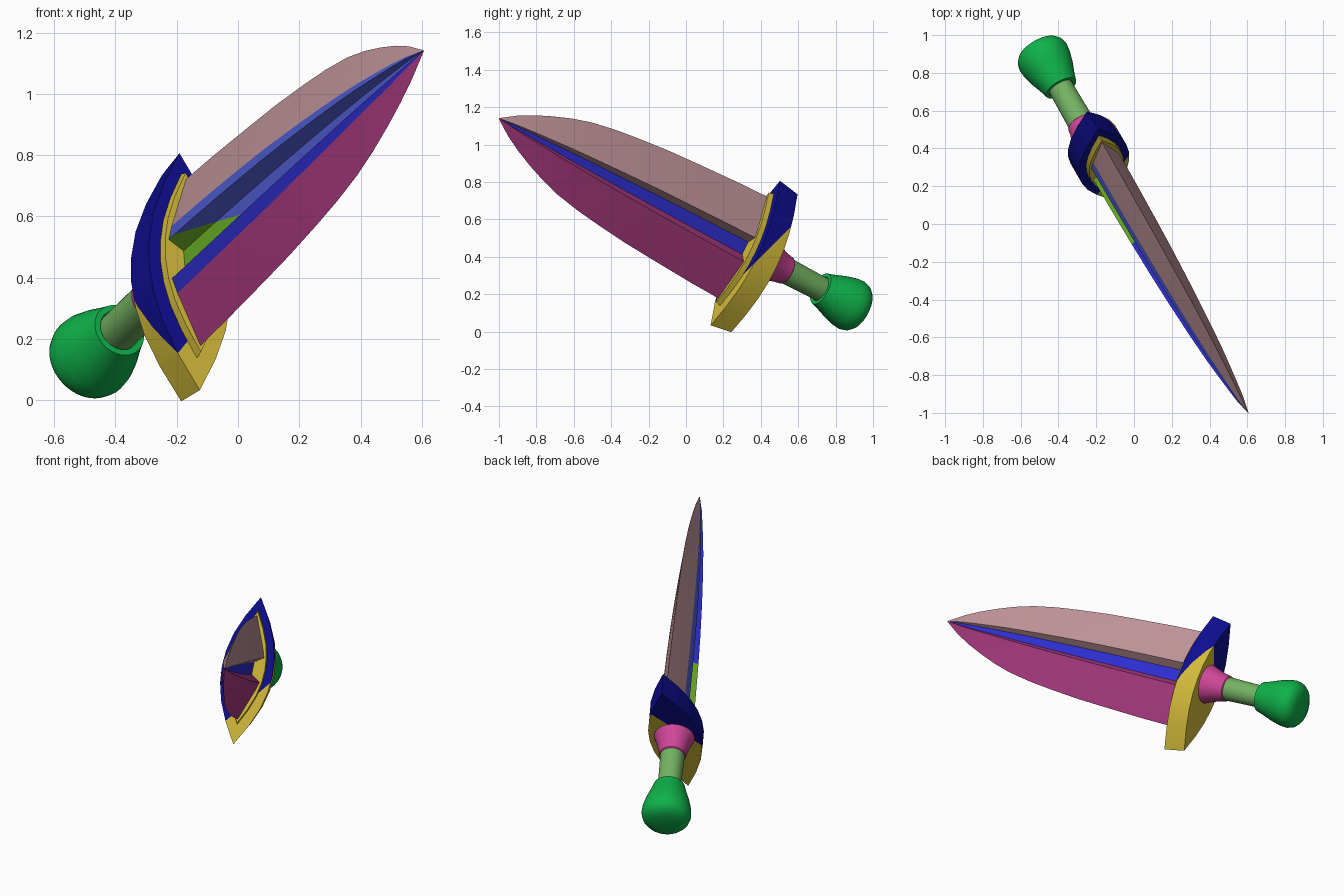
import bpy, bmesh, math
from mathutils import Vector, Matrix

old = bpy.data.objects.get("Cube")
if old:
    bpy.data.objects.remove(old, do_unlink=True)


def material(name, r, g, b):
    lin = [((c / 255 + 0.055) / 1.055) ** 2.4 if c > 10 else c / 255 / 12.92 for c in (r, g, b)]
    m = bpy.data.materials.new(name)
    m.use_nodes = True
    m.diffuse_color = (*lin, 1)
    m.node_tree.nodes["Principled BSDF"].inputs["Base Color"].default_value = (*lin, 1)
    return m


GREEN = material("pommel green", 15, 178, 74)
SAGE = material("grip sage", 115, 178, 98)
PINK = material("ferrule pink", 207, 70, 153)
GOLD = material("guard gold", 212, 188, 58)
NAVY = material("guard navy", 14, 14, 145)
MAUVE = material("upper blade mauve", 192, 148, 153)
PLUM = material("lower blade plum", 174, 60, 132)
STEEL = material("groove steel blue", 78, 92, 208)
BLUE = material("rim blue", 46, 46, 212)
LIME = material("groove lime", 108, 176, 38)

# Dagger frame: local X = blade width, Y = blade thickness, Z = towards the tip
ORIGIN = Vector((-0.40, 0.743, 0.217))
TIP = Vector((0.605, -1.0, 1.14))
D = (TIP - ORIGIN).normalized()
U = Vector((-0.080, 0.437, 0.897))
U = (U - D * U.dot(D)).normalized()
V = D.cross(U)
FRAME = Matrix.Translation(ORIGIN) @ Matrix((U, V, D)).transposed().to_4x4()
LENGTH = (TIP - ORIGIN).length


def loft(bm, rings):
    """Skin a list of equal-length closed rings and cap both ends."""
    vs = [[bm.verts.new(p) for p in ring] for ring in rings]
    n = len(rings[0])
    faces = []
    for a, b in zip(vs, vs[1:]):
        for i in range(n):
            j = (i + 1) % n
            faces.append((i, bm.faces.new((a[i], a[j], b[j], b[i]))))
    bm.faces.new(vs[0])
    bm.faces.new(vs[-1])
    return faces


def finish(bm, name, mats, angle=30):
    bmesh.ops.recalc_face_normals(bm, faces=bm.faces)
    me = bpy.data.meshes.new(name)
    bm.to_mesh(me)
    bm.free()
    for m in mats:
        me.materials.append(m)
    ob = bpy.data.objects.new(name, me)
    bpy.context.collection.objects.link(ob)
    bpy.ops.object.select_all(action='DESELECT')
    ob.select_set(True)
    bpy.context.view_layer.objects.active = ob
    bpy.ops.object.shade_smooth_by_angle(angle=math.radians(angle))
    return ob


def lathe(name, profile, mat, n=40):
    """Turn (height, radius) pairs about the dagger's long axis."""
    bm = bmesh.new()
    loft(bm, [[(r * math.cos(k * math.tau / n), r * math.sin(k * math.tau / n), s)
               for k in range(n)] for s, r in profile])
    bm.transform(FRAME)
    return finish(bm, name, [mat])


def lens(length, width, s, mid=-0.02):
    """Pointed oval outline across the blade."""
    half = [(1, 0), (0.72, 0.46), (0.46, 0.78), (0.22, 0.95), (0, 1),
            (-0.22, 0.95), (-0.46, 0.78), (-0.72, 0.46)]
    pts = half + [(-x, -y) for x, y in half]
    return [(mid + x * length, y * width, s) for x, y in pts]


# Pommel, grip and flared ferrule
lathe("pommel", [(0.0, 0.06), (0.03, 0.07), (0.03, 0.09), (-0.015, 0.103), (-0.08, 0.125),
                 (-0.14, 0.14), (-0.18, 0.143), (-0.21, 0.135), (-0.232, 0.117),
                 (-0.246, 0.085), (-0.252, 0.04)], GREEN)
lathe("grip", [(0.0, 0.066), (0.14, 0.068), (0.28, 0.071)], SAGE)
lathe("ferrule", [(0.26, 0.071), (0.265, 0.077), (0.30, 0.083), (0.35, 0.098), (0.41, 0.12)], PINK)

# Crossguard, split into two colours by a slanting plane
bm = bmesh.new()
loft(bm, [lens(0.41, 0.148, 0.40), lens(0.43, 0.148, 0.53)])
bm.transform(FRAME)
split = Vector((0, -1, 1)).normalized()
bmesh.ops.bisect_plane(bm, geom=bm.verts[:] + bm.edges[:] + bm.faces[:],
                       plane_co=(0, 0, 0), plane_no=split)
for f in bm.faces:
    f.material_index = 0 if f.calc_center_median().dot(split) > 0 else 1
finish(bm, "crossguard", [NAVY, GOLD])

# Thin collar at the root of the blade
bm = bmesh.new()
loft(bm, [lens(0.335, 0.105, 0.525, 0), lens(0.325, 0.102, 0.56, 0)])
bm.transform(FRAME)
finish(bm, "blade_collar", [GOLD])

# Blade stations: height, half width, ridge half width, half thickness
STATIONS = [(0.54, 0.303, 0.122, 0.078), (0.75, 0.297, 0.118, 0.077), (1.0, 0.285, 0.110, 0.074),
            (1.2, 0.274, 0.102, 0.070), (1.4, 0.256, 0.090, 0.064), (1.55, 0.239, 0.080, 0.058),
            (1.7, 0.214, 0.068, 0.051), (1.82, 0.182, 0.057, 0.044), (1.93, 0.144, 0.045, 0.035),
            (2.03, 0.104, 0.033, 0.026), (2.12, 0.060, 0.020, 0.017),
            (LENGTH, 0.002, 0.001, 0.001)]


def section(s, h, r, w):
    # edge, outer ridge, rim, groove floor; mirrored to both halves and both faces
    q = [(r, 0.88 * w), (0.58 * r, 1.08 * w), (0.30 * r, 0.42 * w)]
    side = [(h, 0)] + q + [(-x, y) for x, y in reversed(q)]
    return [(x, y, s) for x, y in side + [(-x, -y) for x, y in side]]


bm = bmesh.new()
# colour of each strip around the section
strips = [MAUVE, STEEL, STEEL, STEEL, BLUE, BLUE, PLUM,
          PLUM, PLUM, PLUM, BLUE, MAUVE, MAUVE, MAUVE]
mats = [MAUVE, PLUM, STEEL, BLUE, LIME]
groove = []
for i, f in loft(bm, [section(*st) for st in STATIONS]):
    f.material_index = mats.index(strips[i])
    if i in (2, 3, 4):
        groove.append(f)
bm.transform(FRAME)

# Slanted coloured patch at the root of the front groove
cut = Vector((-0.3, 0, 1)).normalized()
point = Vector((-0.03, 0, 0.595))
geom = set(groove)
for f in groove:
    geom.update(f.edges)
    geom.update(f.verts)
res = bmesh.ops.bisect_plane(bm, geom=list(geom), plane_co=point, plane_no=cut)
pieces = set(f for f in groove if f.is_valid)
pieces.update(g for g in res["geom"] if isinstance(g, bmesh.types.BMFace))
for f in pieces:
    c = f.calc_center_median()
    local = FRAME.inverted() @ c
    inside = abs(local.x) < 0.075 and local.y > 0 and local.z < 1.0
    if inside and f.material_index in (2, 3) and (c - point).dot(cut) < 0:
        f.material_index = 4
finish(bm, "blade", mats, 20)
